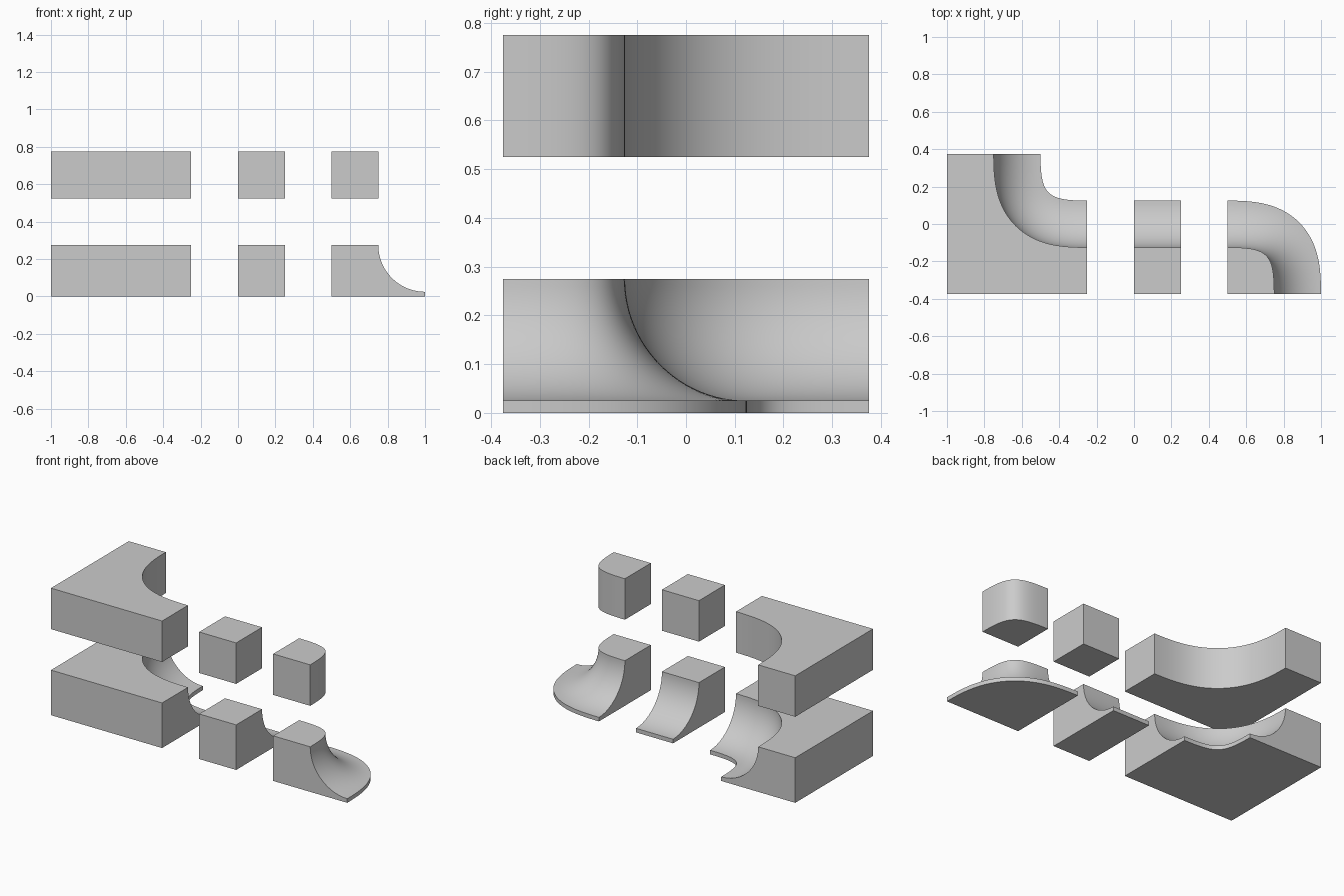
import bpy, bmesh, math
from mathutils import Vector

if "Cube" in bpy.data.objects:
    bpy.data.objects.remove(bpy.data.objects["Cube"])

TRIM, COVE, LIP, TOP = 0.025, 0.25, 0.025, 0.275


def corner_curve(a, corner, b, k=0.87, n=40):
    """Squarish corner bezier; returns points with left-hand normals."""
    a, c, b = Vector(a), Vector(corner), Vector(b)
    p1, p2 = a.lerp(c, k), b.lerp(c, k)
    out = []
    for i in range(n + 1):
        t = i / n
        s = 1 - t
        p = a * s**3 + p1 * 3 * s * s * t + p2 * 3 * s * t * t + b * t**3
        d = (p1 - a) * s * s + (p2 - p1) * 2 * s * t + (b - p2) * t * t
        d.normalize()
        out.append((p, Vector((-d.y, d.x))))
    return out


def finish(name, bm):
    bmesh.ops.recalc_face_normals(bm, faces=bm.faces)
    me = bpy.data.meshes.new(name)
    bm.to_mesh(me)
    bm.free()
    ob = bpy.data.objects.new(name, me)
    bpy.context.collection.objects.link(ob)
    bpy.ops.object.select_all(action='DESELECT')
    ob.select_set(True)
    bpy.context.view_layer.objects.active = ob
    bpy.ops.object.shade_smooth_by_angle(angle=math.radians(30))


def loft(name, rings, closed_ends=True):
    """Skin a list of equal closed loops and cap both ends."""
    bm = bmesh.new()
    vs = [[bm.verts.new(co) for co in r] for r in rings]
    m = len(rings[0])
    for r0, r1 in zip(vs, vs[1:]):
        for j in range(m):
            bm.faces.new((r0[j], r0[(j + 1) % m], r1[(j + 1) % m], r1[j]))
    bm.faces.new(vs[0])
    bm.faces.new(vs[-1])
    finish(name, bm)


def block(name, path, back, profile, z0, z1):
    # solid core behind the trim line
    outline = [p - n * TRIM for p, n in path] + [Vector(q) for q in back]
    loft(name + "_core", [[(q.x, q.y, z) for q in outline] for z in (z0, z1)])
    # facing swept along the wall line
    rings = []
    for p, n in path:
        rings.append([(*(p + n * d), z) for d, z in profile])
    loft(name + "_facing", rings)


# Wall lines: concave corner, straight run, convex corner
concave = [(p - n * COVE, n) for p, n in
           corner_curve((-0.5, 0.375), (-0.5, 0.125), (-0.25, 0.125))]
straight = [(Vector((x, -0.125)), Vector((0, 1))) for x in (0, 0.25)]
convex = corner_curve((0.5, -0.125), (0.75, -0.125), (0.75, -0.375))

pieces = {
    "inner_corner": (concave, [(-0.25, -0.375), (-1, -0.375), (-1, 0.375)]),
    "straight": (straight, [(0.25, -0.375), (0, -0.375)]),
    "outer_corner": (convex, [(0.5, -0.375)]),
}

# Facing profiles: coved ramp below, plain vertical wall above
arc = [(COVE - COVE * math.cos(a), TOP - COVE * math.sin(a))
       for a in (math.pi / 2 * i / 24 for i in range(25))]
ramp = [(-TRIM, 0), (-TRIM, TOP)] + arc + [(COVE, 0)]
wall = [(-TRIM, 0.525), (-TRIM, 0.775), (0, 0.775), (0, 0.525)]

for name, (path, back) in pieces.items():
    block(name + "_ramp", path, back, ramp, 0, TOP)
    block(name + "_wall", path, back, wall, 0.525, 0.775)
